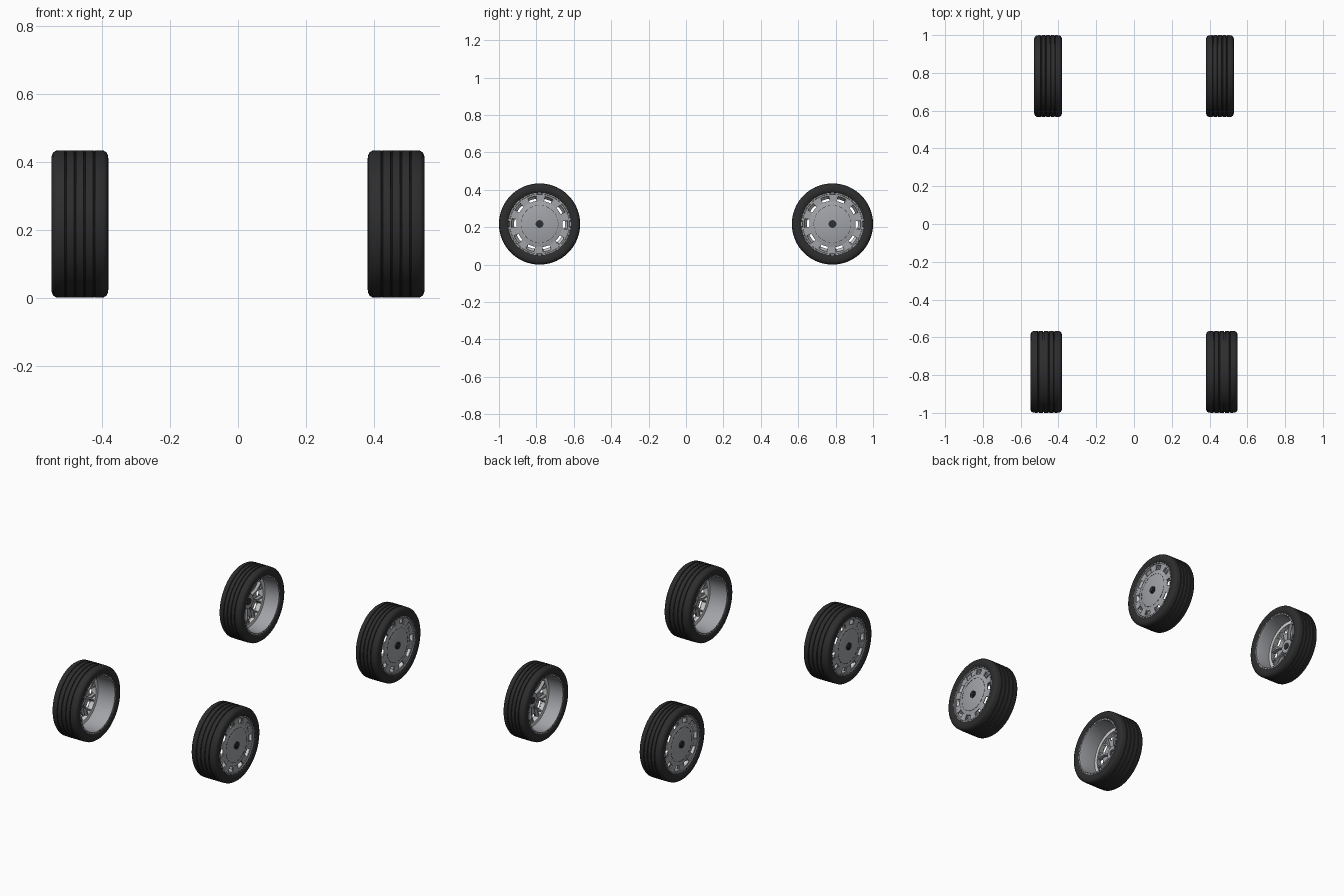
import bpy, bmesh, math
from mathutils import Matrix, Vector

cube = bpy.data.objects.get("Cube")
if cube:
    bpy.data.objects.remove(cube, do_unlink=True)


def material(name, rgb):
    m = bpy.data.materials.new(name)
    m.use_nodes = True
    m.diffuse_color = (*rgb, 1)
    m.node_tree.nodes["Principled BSDF"].inputs["Base Color"].default_value = (*rgb, 1)
    return m


RUBBER = material("tyre rubber", (0.026, 0.026, 0.027))
ALLOY = material("rim grey", (0.36, 0.37, 0.39))
SILVER = material("bright silver", (0.65, 0.65, 0.66))
DARK = material("dark fittings", (0.03, 0.03, 0.033))

R = 0.217          # tyre radius
SLOTS = 10
SEG = 80           # segments around, eight per slot


def finish(bm, name, mat, place):
    bm.transform(place)
    bmesh.ops.recalc_face_normals(bm, faces=bm.faces)
    me = bpy.data.meshes.new(name)
    bm.to_mesh(me)
    bm.free()
    me.materials.append(mat)
    ob = bpy.data.objects.new(name, me)
    bpy.context.collection.objects.link(ob)
    bpy.ops.object.select_all(action='DESELECT')
    ob.select_set(True)
    bpy.context.view_layer.objects.active = ob
    bpy.ops.object.shade_smooth_by_angle(angle=math.radians(35))
    return ob


def lathe(name, profile, mat, place, keep=None):
    """Spin a closed (axial, radius) profile about x; keep drops segments."""
    bm = bmesh.new()
    rings = []
    for i in range(SEG):
        t = math.tau * (i - 0.5) / SEG
        rings.append([bm.verts.new((a, r * math.cos(t), r * math.sin(t))) for a, r in profile])
    n = len(profile)
    use = [keep is None or keep(i) for i in range(SEG)]
    for i in range(SEG):
        if not use[i]:
            continue
        j = (i + 1) % SEG
        for k in range(n):
            m = (k + 1) % n
            bm.faces.new((rings[i][k], rings[i][m], rings[j][m], rings[j][k]))
        # Cap the ends beside an opening
        if not use[i - 1]:
            bm.faces.new(rings[i])
        if not use[j]:
            bm.faces.new(rings[j])
    bmesh.ops.delete(bm, geom=[v for v in bm.verts if not v.link_faces], context='VERTS')
    return finish(bm, name, mat, place)


def band(a0, a1, r0, r1):
    return [(a0, r0), (a1, r0), (a1, r1), (a0, r1)]


def disc(bm, radius, depth, matrix, sides):
    bmesh.ops.create_cone(bm, cap_ends=True, segments=sides, radius1=radius,
                          radius2=radius, depth=depth, matrix=matrix)


def tyre_profile(w):
    # Bead, sidewall, rounded shoulder, grooved tread, mirrored back
    side = [(0.012, 0.163), (0.004, 0.170), (0.0, 0.186), (0.001, 0.200),
            (0.005, 0.210), (0.014, R - 0.001)]
    tread = []
    for k in range(1, 5):
        c = 0.014 + (w - 0.028) * k / 5
        tread += [(c - 0.003, R), (c - 0.0015, R - 0.005),
                  (c + 0.0015, R - 0.005), (c + 0.003, R)]
    return side + tread + [(w - a, r) for a, r in reversed(side)]


def wheel(label, side, x_inner, y, w):
    place = Matrix.Translation((side * x_inner, y, R)) @ Matrix.Diagonal((side, 1, 1, 1))
    face = w - 0.012
    turn = Matrix.Rotation(math.pi / 2, 4, 'Y')

    lathe(label + "_tyre", tyre_profile(w), RUBBER, place)

    # Barrel with a raised lip on both edges
    lathe(label + "_rim_barrel",
          [(0.006, 0.160), (0.006, 0.168), (0.016, 0.168), (0.018, 0.164),
           (w - 0.018, 0.164), (w - 0.016, 0.168), (w - 0.007, 0.168),
           (w - 0.007, 0.160), (w - 0.02, 0.157), (0.02, 0.157)], ALLOY, place)

    # Flat cover: centre plate, outer ring and bridges between the slots
    lathe(label + "_cover_plate",
          [(face - 0.007, 0.010), (face, 0.010), (face, 0.118),
           (face - 0.003, 0.124), (face - 0.007, 0.124)], ALLOY, place)
    lathe(label + "_cover_ring", band(face - 0.007, face, 0.150, 0.161), ALLOY, place)
    lathe(label + "_cover_bridges", band(face - 0.007, face - 0.0005, 0.121, 0.151),
          ALLOY, place, keep=lambda i: 2 < i % 8 < 6 or i % 8 == 2)

    # Bright sloping lining behind the slots
    lathe(label + "_slot_lining",
          [(face - 0.006, 0.151), (face - 0.006, 0.157), (face - 0.040, 0.157),
           (face - 0.040, 0.136)], SILVER, place)

    # Seam ring and centre cap
    lathe(label + "_cover_seam", band(face, face + 0.001, 0.0985, 0.1005), DARK, place,
          keep=lambda i: i % 4 != 0)
    bm = bmesh.new()
    disc(bm, 0.021, 0.014, Matrix.Translation((face, 0, 0)) @ turn, 24)
    disc(bm, 0.013, 0.006, Matrix.Translation((face + 0.008, 0, 0)) @ turn, 6)
    finish(bm, label + "_centre_cap", DARK, place)

    # Small bolts around both lips
    bm = bmesh.new()
    for k in range(40):
        spin = Matrix.Rotation(math.tau * (k + 0.5) / 40, 4, 'X')
        for a in (0.006, w - 0.007):
            disc(bm, 0.0025, 0.003, spin @ Matrix.Translation((a, 0.164, 0)) @ turn, 6)
    finish(bm, label + "_lip_bolts", DARK, place)

    # Forked spokes and hub behind the cover
    bm = bmesh.new()
    for k in range(SLOTS):
        spin = Matrix.Rotation(math.tau * (k + 0.5) / SLOTS, 4, 'X')
        for (r0, o0), (r1, o1) in (((0.03, 0), (0.10, 0)),
                                   ((0.095, 0), (0.157, 0.022)),
                                   ((0.095, 0), (0.157, -0.022))):
            p, q = Vector((face - 0.026, r0, o0)), Vector((face - 0.022, r1, o1))
            d = q - p
            lean = Matrix.Rotation(math.atan2(d.z, d.y), 4, 'X')
            size = Matrix.Diagonal((0.020, d.length, 0.009, 1))
            bmesh.ops.create_cube(bm, size=1,
                                  matrix=spin @ Matrix.Translation((p + q) / 2) @ lean @ size)
    finish(bm, label + "_spokes", ALLOY, place)
    bm = bmesh.new()
    disc(bm, 0.042, 0.036, Matrix.Translation((face - 0.024, 0, 0)) @ turn, 32)
    finish(bm, label + "_hub", ALLOY, place)
    bm = bmesh.new()
    disc(bm, 0.020, 0.004, Matrix.Translation((face - 0.043, 0, 0)) @ turn, 24)
    finish(bm, label + "_hub_bore", DARK, place)


# Front wheels are wider than the rear ones
for side, name in ((1, "left"), (-1, "right")):
    wheel("front_" + name, side, 0.381, -1 + R, 0.168)
    wheel("rear_" + name, side, 0.381, 1 - R, 0.148)
